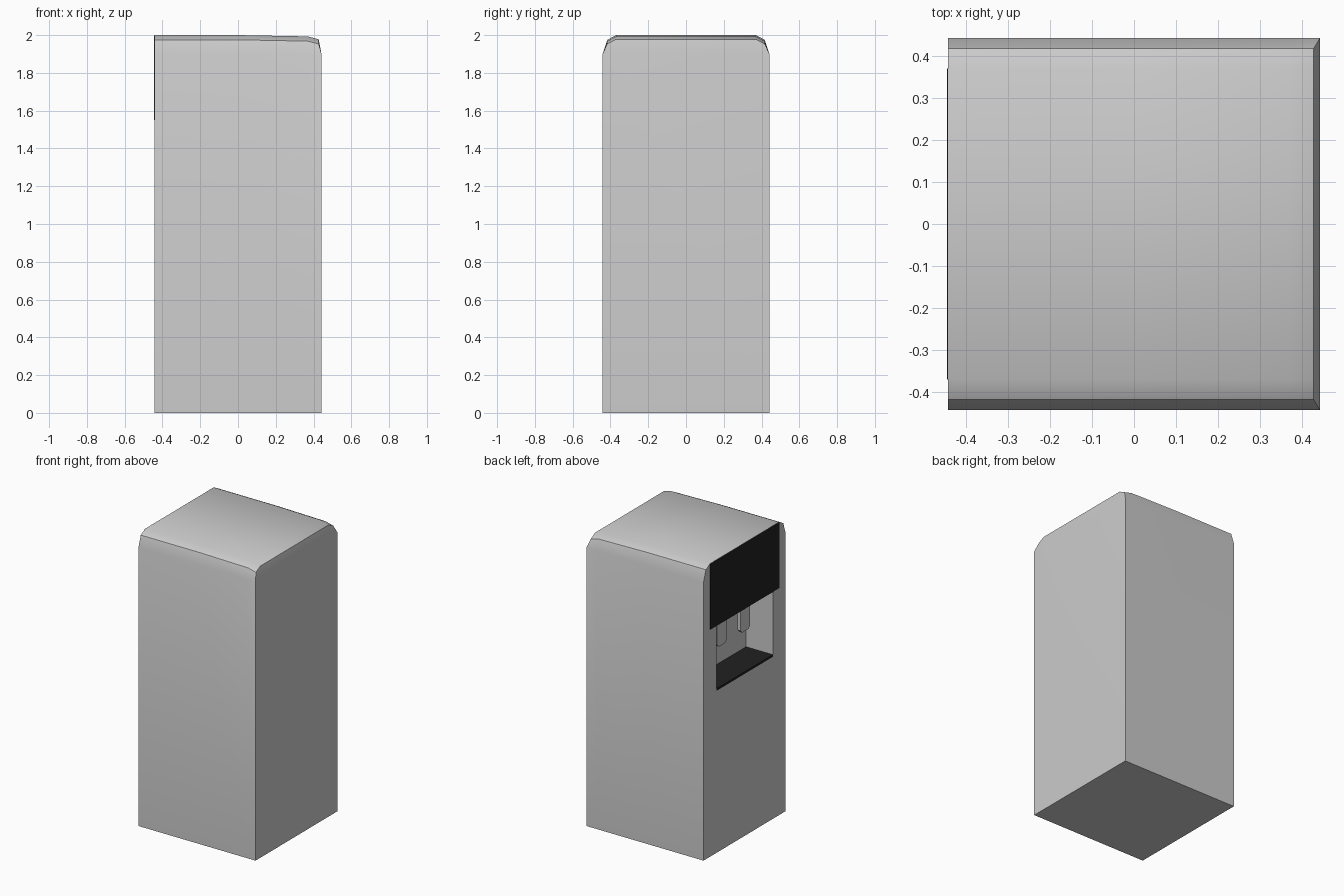
import bpy, bmesh

if "Cube" in bpy.data.objects:
    bpy.data.objects.remove(bpy.data.objects["Cube"])

black = bpy.data.materials.new("black")
black.diffuse_color = (0.015, 0.015, 0.015, 1)
black.use_nodes = True
black.node_tree.nodes["Principled BSDF"].inputs["Base Color"].default_value = black.diffuse_color


def make(name, bm, mat=None):
    bmesh.ops.recalc_face_normals(bm, faces=bm.faces)
    me = bpy.data.meshes.new(name)
    bm.to_mesh(me)
    bm.free()
    ob = bpy.data.objects.new(name, me)
    bpy.context.collection.objects.link(ob)
    if mat:
        me.materials.append(mat)
    return ob


def box(name, lo, hi, mat=None):
    bm = bmesh.new()
    bmesh.ops.create_cube(bm, size=1)
    for v in bm.verts:
        v.co = [l + (c + 0.5) * (h - l) for c, l, h in zip(v.co, lo, hi)]
    return make(name, bm, mat)


def prism(name, outline, x0, x1):
    # extrude a (y, z) outline along x
    bm = bmesh.new()
    f = bm.faces.new([bm.verts.new((x0, y, z)) for y, z in outline])
    ext = bmesh.ops.extrude_face_region(bm, geom=[f])
    for v in ext["geom"]:
        if isinstance(v, bmesh.types.BMVert):
            v.co.x = x1
    return make(name, bm)


# cabinet: (y, z) profile lofted along x, top dropping toward the +x end
W = 0.442
half = [(W, 0), (W, 1.9), (0.417, 1.975), (0.37, 2.0)]


def ring(x, drop):
    h = [(y, z - drop if z > 1.9 else z) for y, z in half]
    return [(x, y, z) for y, z in h] + [(x, -y, z) for y, z in reversed(h)]


end = [(W, 0), (W, 1.9), (W, 1.9), (0.37, 1.9)]
rings = [ring(-W, 0), ring(0, 0), ring(0.37, 0.007), ring(0.427, 0.022)]
rings.append([(W, y, z) for y, z in end] + [(W, -y, z) for y, z in reversed(end)])
bm = bmesh.new()
vs = [[bm.verts.new(p) for p in r] for r in rings]
n = len(vs[0])
for a, b in zip(vs, vs[1:]):
    for i in range(n):
        j = (i + 1) % n
        bm.faces.new((a[i], a[j], b[j], b[i]))
bm.faces.new(vs[0])
bm.faces.new(vs[-1])
bmesh.ops.remove_doubles(bm, verts=bm.verts, dist=0.0005)
body = make("cabinet", bm)

# dispensing recess cut into the -x side
cutter = box("recess_cutter", (-0.6, -0.305, 1.105), (-0.24, 0.305, 1.55))
cutter.hide_render = True
mod = body.modifiers.new("recess", "BOOLEAN")
mod.operation = "DIFFERENCE"
mod.solver = "EXACT"
mod.object = cutter
bpy.context.view_layer.objects.active = body
body.select_set(True)
bpy.ops.object.modifier_apply(modifier="recess")
bpy.data.objects.remove(cutter)
bpy.ops.object.shade_smooth_by_angle()

# black control panel and drip tray
box("control_panel", (-0.445, -0.37, 1.55), (-0.438, 0.37, 1.998), black)
box("drip_tray", (-W, -0.305, 1.105), (-0.24, 0.305, 1.12), black)

# two dispenser levers with clipped lower corners
for name, y in (("lever_left", 0.125), ("lever_right", -0.125)):
    w, b, c = 0.053, 1.33, 0.02
    prism(name, [(y - w, 1.55), (y - w, b + c), (y - w + c, b),
                 (y + w - c, b), (y + w, b + c), (y + w, 1.55)], -0.36, -0.34)
